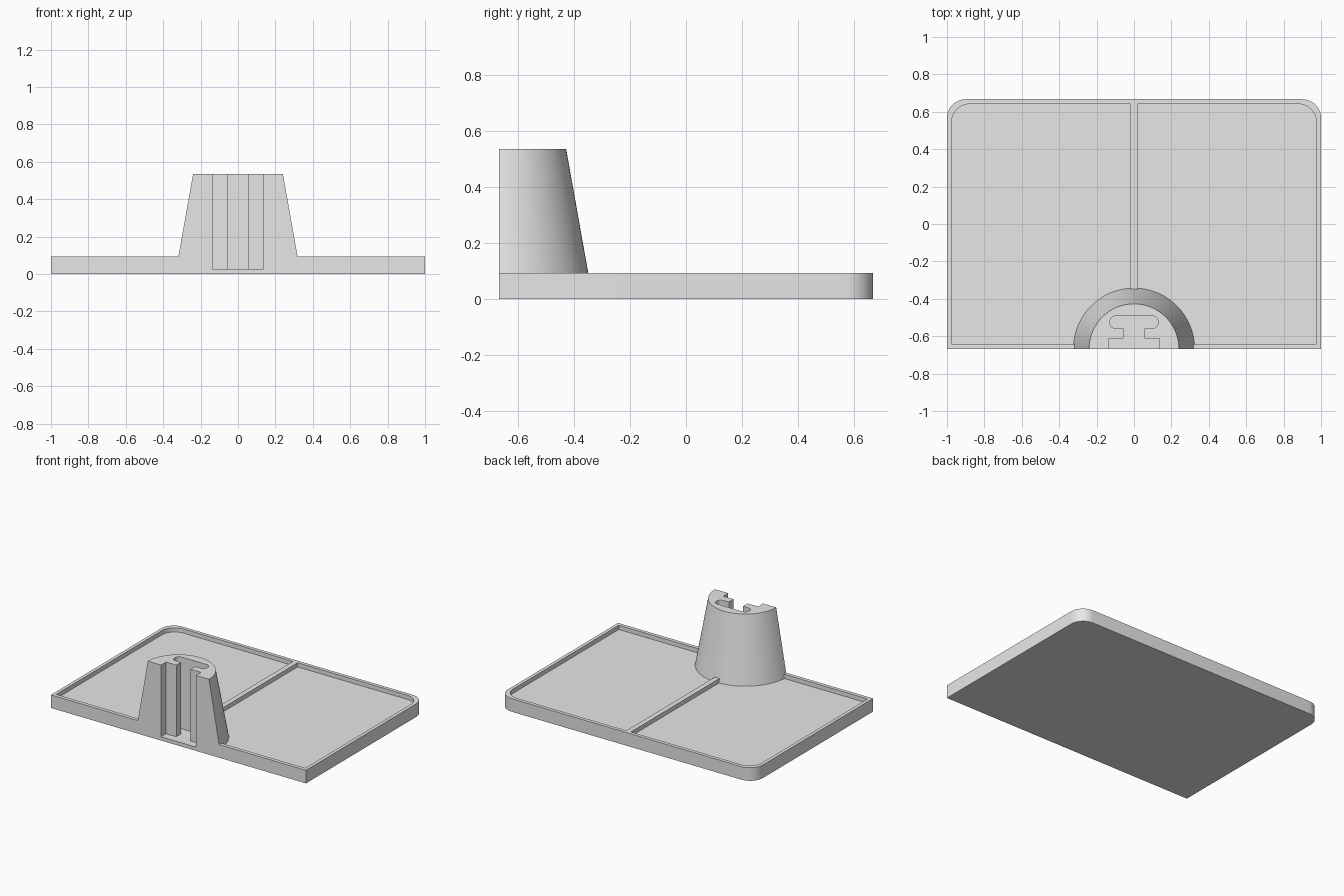
import bpy, bmesh, math
from mathutils import Vector

if "Cube" in bpy.data.objects:
    bpy.data.objects.remove(bpy.data.objects["Cube"], do_unlink=True)

GREY = (0.8, 0.8, 0.8, 1)
FRONT, BACK = -0.667, 0.667
PLATE_TOP, FLOOR, TOWER_TOP = 0.093, 0.063, 0.535

grey = bpy.data.materials.new("plain grey")
grey.use_nodes = True
grey.diffuse_color = GREY
grey.node_tree.nodes["Principled BSDF"].inputs["Base Color"].default_value = GREY


def outline(corners, steps=10):
    """Turn (x, y, radius) right-angled corners into a rounded outline."""
    pts = []
    for i, (x, y, r) in enumerate(corners):
        p = Vector((x, y))
        if r == 0:
            pts.append(p)
            continue
        a = (Vector(corners[i - 1][:2]) - p).normalized()
        b = (Vector(corners[(i + 1) % len(corners)][:2]) - p).normalized()
        centre = p + r * (a + b)
        for k in range(steps + 1):
            t = math.pi / 2 * k / steps
            pts.append(centre - r * (b * math.cos(t) + a * math.sin(t)))
    return pts


def loft(name, lower, upper, z0, z1):
    """Solid between two matching outlines."""
    bm = bmesh.new()
    low = [bm.verts.new((p[0], p[1], z0)) for p in lower]
    high = [bm.verts.new((p[0], p[1], z1)) for p in upper]
    bm.faces.new(low)
    bm.faces.new(high)
    n = len(low)
    for i in range(n):
        j = (i + 1) % n
        bm.faces.new((low[i], low[j], high[j], high[i]))
    bmesh.ops.recalc_face_normals(bm, faces=bm.faces)
    mesh = bpy.data.meshes.new(name)
    bm.to_mesh(mesh)
    bm.free()
    mesh.materials.append(grey)
    obj = bpy.data.objects.new(name, mesh)
    bpy.context.collection.objects.link(obj)
    return obj


def combine(target, tool, operation):
    """Apply a boolean and discard the tool."""
    tool.hide_render = True
    mod = target.modifiers.new(operation.lower(), "BOOLEAN")
    mod.operation, mod.solver, mod.object = operation, "EXACT", tool
    bpy.context.view_layer.objects.active = target
    bpy.ops.object.modifier_apply(modifier=mod.name)
    bpy.data.objects.remove(tool, do_unlink=True)


# Base plate with rounded back corners
shape = outline([(-1, FRONT, 0), (1, FRONT, 0), (1, BACK, 0.1), (-1, BACK, 0.1)])
tray = loft("divided_tray", shape, shape, 0, PLATE_TOP)

# Two shallow recesses, leaving the rim and the centre divider
for side in (1, -1):
    inner, outer = side * 0.018, side * 0.976
    shape = outline([(inner, FRONT + 0.026, 0), (outer, FRONT + 0.026, 0),
                     (outer, BACK - 0.025, 0.1), (inner, BACK - 0.025, 0)])
    combine(tray, loft("recess_cutter", shape, shape, FLOOR, 0.2), "DIFFERENCE")


# Tapered half-round tower on the front edge
def half_circle(z, steps=48):
    r = 0.24 + (TOWER_TOP - z) * 0.178
    return [(r * math.cos(math.pi * k / steps), FRONT + r * math.sin(math.pi * k / steps))
            for k in range(steps + 1)]


tower_base = 0.045
combine(tray, loft("tower", half_circle(tower_base), half_circle(TOWER_TOP),
                   tower_base, TOWER_TOP), "UNION")

# Keyed slot: wide mouth, narrow neck, rounded pocket
right_half = [(0.137, -0.8, 0), (0.137, -0.611, 0), (0.056, -0.611, 0),
              (0.056, -0.559, 0), (0.128, -0.559, 0.03), (0.128, -0.492, 0.03)]
left_half = [(-x, y, r) for x, y, r in reversed(right_half)]
shape = outline(right_half + left_half)
combine(tray, loft("slot_cutter", shape, shape, 0.027, 0.7), "DIFFERENCE")

# Smooth the curved walls, keep the edges crisp
bpy.ops.object.select_all(action="DESELECT")
tray.select_set(True)
bpy.context.view_layer.objects.active = tray
bpy.ops.object.shade_smooth_by_angle(angle=math.radians(30))
